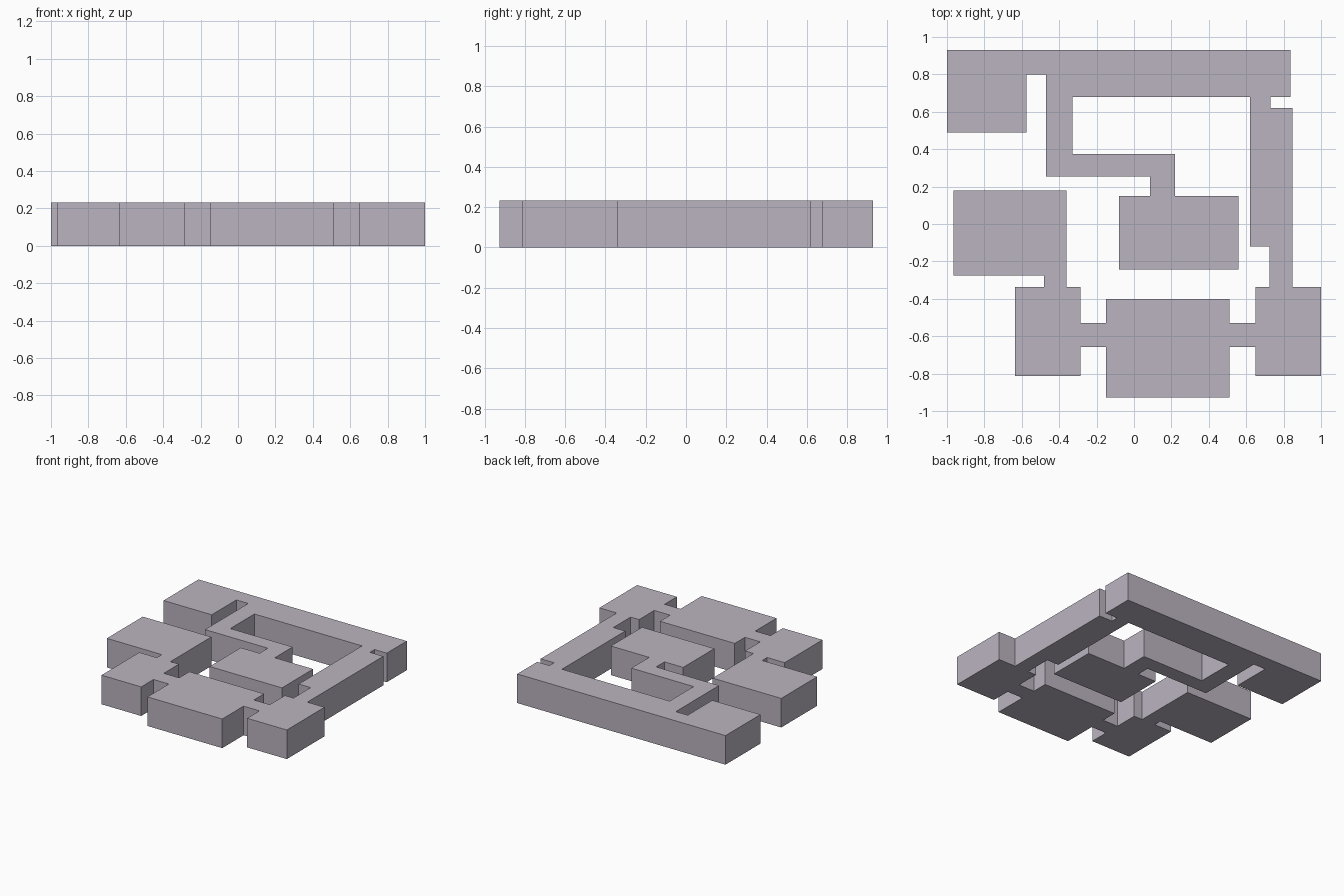
import bpy, bmesh

if "Cube" in bpy.data.objects:
    bpy.data.objects.remove(bpy.data.objects["Cube"])

BASE, HEIGHT = 0.0, 0.232

# Floor-plan slabs that touch edge to edge: x0, x1, y0, y1
PLAN = {
    "back_left_room": (-1.0, -0.575, 0.49, 0.93),
    "back_doorway": (-0.575, -0.47, 0.80, 0.93),
    "inner_passage_long": (-0.47, -0.33, 0.255, 0.93),
    "back_hall": (-0.33, 0.838, 0.678, 0.93),
    "inner_passage_cross": (-0.33, 0.22, 0.255, 0.375),
    "inner_passage_end": (0.085, 0.22, 0.15, 0.255),
    "centre_room": (-0.08, 0.558, -0.243, 0.15),
    "right_hall_link": (0.62, 0.73, 0.62, 0.678),
    "right_hall": (0.62, 0.848, -0.12, 0.62),
    "right_hall_neck": (0.725, 0.848, -0.337, -0.12),
    "front_right_room": (0.65, 1.0, -0.813, -0.337),
    "front_right_link": (0.51, 0.65, -0.658, -0.528),
    "front_room": (-0.15, 0.51, -0.927, -0.40),
    "front_left_link": (-0.285, -0.15, -0.658, -0.528),
    "front_left_room": (-0.635, -0.285, -0.813, -0.337),
    "left_link": (-0.48, -0.36, -0.337, -0.275),
    "left_room": (-0.965, -0.36, -0.275, 0.178),
}

# Purplish grey stone
stone = bpy.data.materials.new("stone")
stone.diffuse_color = (0.50, 0.455, 0.53, 1)
stone.use_nodes = True
stone.node_tree.nodes["Principled BSDF"].inputs["Base Color"].default_value = stone.diffuse_color


def open_spans(lo, hi, gaps):
    """Pieces of lo..hi left after removing the doorways."""
    spans, at = [], lo
    for a, b in sorted(gaps):
        a, b = max(a, lo), min(b, hi)
        if b <= a:
            continue
        if a > at:
            spans.append((at, a))
        at = max(at, b)
    if at < hi:
        spans.append((at, hi))
    return spans


def build_slab(name, rect):
    x0, x1, y0, y1 = rect
    others = [r for n, r in PLAN.items() if n != name]
    bm = bmesh.new()

    def face(*pts):
        bm.faces.new([bm.verts.new(p) for p in pts])

    # Roof and underside
    ring = [(x0, y0), (x1, y0), (x1, y1), (x0, y1)]
    face(*[(x, y, HEIGHT) for x, y in ring])
    face(*[(x, y, BASE) for x, y in reversed(ring)])

    # Walls, left open where a neighbouring slab joins
    walls = []
    for a, b in open_spans(x0, x1, [r[:2] for r in others if r[3] == y0]):
        walls.append(((a, y0), (b, y0)))
    for a, b in open_spans(x0, x1, [r[:2] for r in others if r[2] == y1]):
        walls.append(((b, y1), (a, y1)))
    for a, b in open_spans(y0, y1, [r[2:] for r in others if r[1] == x0]):
        walls.append(((x0, b), (x0, a)))
    for a, b in open_spans(y0, y1, [r[2:] for r in others if r[0] == x1]):
        walls.append(((x1, a), (x1, b)))
    for p, q in walls:
        face((*p, BASE), (*q, BASE), (*q, HEIGHT), (*p, HEIGHT))

    bmesh.ops.remove_doubles(bm, verts=bm.verts, dist=1e-4)
    mesh = bpy.data.meshes.new(name)
    bm.to_mesh(mesh)
    bm.free()
    mesh.materials.append(stone)
    bpy.context.collection.objects.link(bpy.data.objects.new(name, mesh))


for part, rect in PLAN.items():
    build_slab(part, rect)
